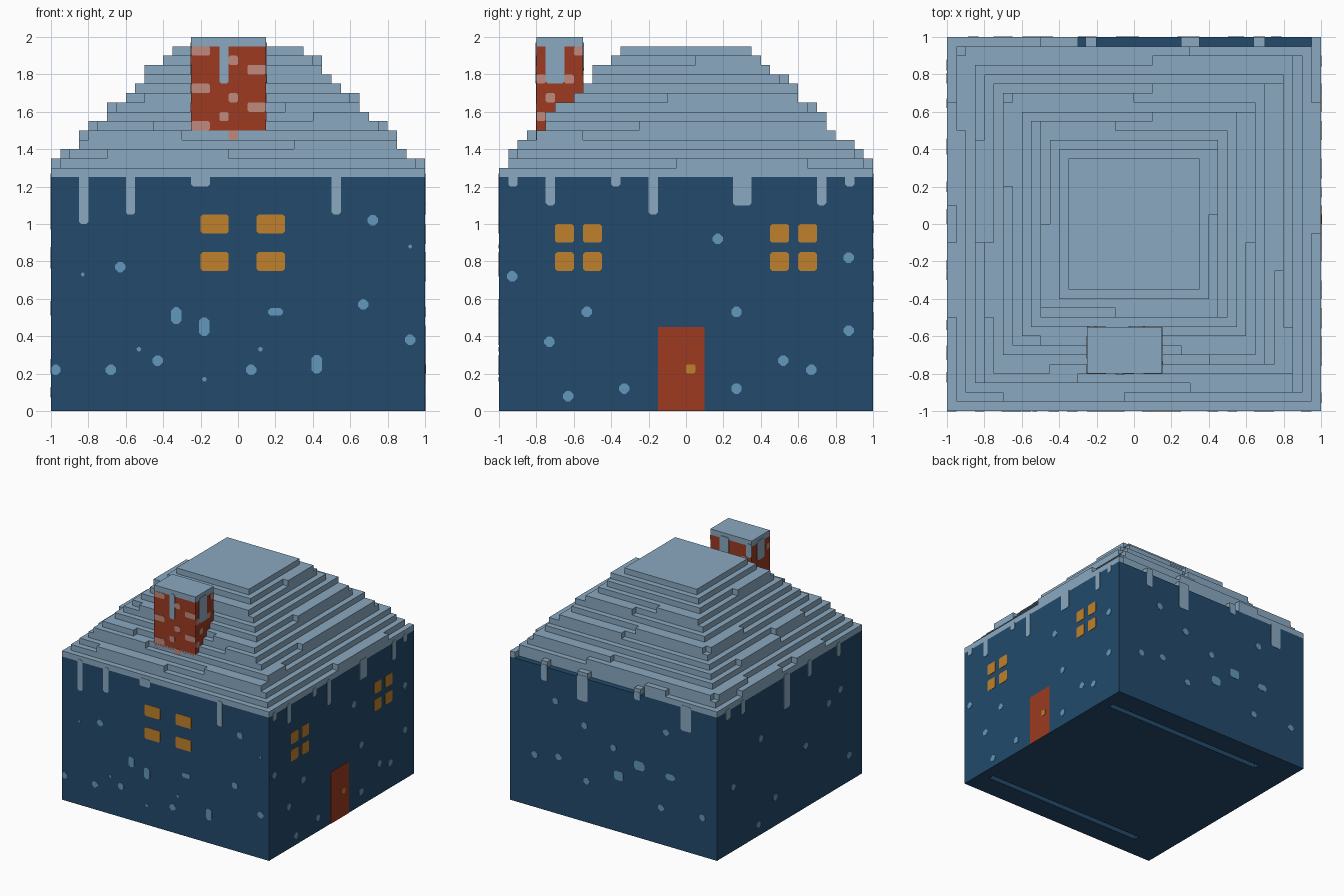
import bpy, bmesh
from mathutils import Vector

cube = bpy.data.objects.get("Cube")
if cube:
    bpy.data.objects.remove(cube, do_unlink=True)


def material(name, hexcode):
    rgb = [int(hexcode[i:i + 2], 16) / 255 for i in (0, 2, 4)]
    col = [c / 12.92 if c <= 0.04045 else ((c + 0.055) / 1.055) ** 2.4 for c in rgb] + [1]
    m = bpy.data.materials.new(name)
    m.use_nodes = True
    m.diffuse_color = col
    m.node_tree.nodes["Principled BSDF"].inputs["Base Color"].default_value = col
    return m


NAVY = material("navy wall", "224A6B")
SNOW = material("snow", "8AA9C0")
SPOT = material("snowflake blue", "6297BC")
AMBER = material("amber glass", "C0812C")
RED = material("brick red", "9C3A20")
PINK = material("pale brick", "C08A7C")


def finish(name, bm, mat):
    bmesh.ops.recalc_face_normals(bm, faces=bm.faces)
    mesh = bpy.data.meshes.new(name)
    bm.to_mesh(mesh)
    bm.free()
    mesh.materials.append(mat)
    obj = bpy.data.objects.new(name, mesh)
    bpy.context.collection.objects.link(obj)


def add_box(bm, x0, x1, y0, y1, z0, z1):
    vs = bmesh.ops.create_cube(bm, size=1)["verts"]
    for v in vs:
        v.co = Vector(((x0 + x1) / 2 + v.co.x * (x1 - x0),
                       (y0 + y1) / 2 + v.co.y * (y1 - y0),
                       (z0 + z1) / 2 + v.co.z * (z1 - z0)))


def boxes(name, items, mat):
    bm = bmesh.new()
    for b in items:
        add_box(bm, *b)
    finish(name, bm, mat)


HOUSE = {"front": -1, "back": 1, "left": 1, "right": -1}
# Wall planes: the model's left side is +x
HOUSE_PLANES = {"front": ("y", -1, -1), "back": ("y", 1, 1),
                "left": ("x", 1, 1), "right": ("x", -1, -1)}
STACK_PLANES = {"front": ("y", -0.8, -1), "back": ("y", -0.55, 1),
                "left": ("x", 0.15, 1), "right": ("x", -0.25, -1)}


def plates(name, plane, rects, mat, chamfer=0.01, thick=0.003):
    """Thin plates with clipped corners; rects are (u0, u1, z0, z1)."""
    axis, pos, sign = plane
    bm = bmesh.new()
    for u0, u1, z0, z1 in rects:
        c = min(chamfer, (u1 - u0) / 3, (z1 - z0) / 3)
        outline = [(u0 + c, z0), (u1 - c, z0), (u1, z0 + c), (u1, z1 - c),
                   (u1 - c, z1), (u0 + c, z1), (u0, z1 - c), (u0, z0 + c)]
        rings = []
        for d in (pos - sign * 0.002, pos + sign * thick):
            rings.append([bm.verts.new((u, d, z) if axis == "y" else (d, u, z))
                          for u, z in outline])
        bm.faces.new(rings[0])
        bm.faces.new(rings[1])
        for i in range(8):
            j = (i + 1) % 8
            bm.faces.new((rings[0][i], rings[0][j], rings[1][j], rings[1][i]))
    finish(name, bm, mat)


# Walls, with two grooves in the underside
walls = [(-1, 1, -1, 1, 0.05, 1.25), (-1, 1, -0.75, 0.75, 0, 0.05)]
for a, b in ((-1, -0.8), (0.8, 1)):
    walls.append((-1, 1, a, b, 0, 0.05))
for a, b in ((-0.8, -0.75), (0.75, 0.8)):
    walls += [(-1, -0.68, a, b, 0, 0.05), (0.9, 1, a, b, 0, 0.05)]
boxes("walls", walls, NAVY)

# Stepped snow roof; the bottom step is open along part of the back edge
S = 0.05
steps = [(-1, 1, -1, 0.95, 1.25, 1.3), (-1, -0.3, 0.95, 1, 1.25, 1.3),
         (0.95, 1, 0.95, 1, 1.25, 1.3)]
steps += [(a, b, 0.95, 1, 1.25, 1.3) for a, b in ((-0.26, -0.2), (0.25, 0.35), (0.64, 0.7))]
for k in range(1, 14):
    h = 1 - S * k
    steps.append((-h, h, -h, h, 1.25 + S * k - S / 2, 1.3 + S * k))
# Uneven snow ledges: (step, from, to) along each side
ledges = {
    "front": [(2, -.7, -.05), (3, .3, .85), (4, -.8, -.3), (5, -.75, -.45), (6, .4, .7),
              (7, .25, .65), (8, -.5, -.25), (11, -.1, .45)],
    "left": [(1, -.05, .65), (4, -.8, -.55), (5, -.25, .75), (8, -.1, .6), (12, .05, .4)],
    "right": [(1, .1, .65), (1, -.5, -.1), (2, .5, .9), (4, -.1, .45), (5, -.5, -.1),
              (7, .2, .65), (11, -.45, 0)],
    "back": [(1, -.5, -.3), (2, -.9, .3), (3, .1, .85), (6, .1, .7), (7, -.65, 0),
             (9, .1, .55), (10, -.5, -.1)],
}
for side, rows in ledges.items():
    axis, _, sign = HOUSE_PLANES[side]
    for k, a, b in rows:
        h = 1 - S * k
        lo, hi = sorted((sign * (h - S), sign * (h + S)))
        z = 1.25 + S * k
        steps.append((a, b, lo, hi, z, z + S) if axis == "y" else (lo, hi, a, b, z, z + S))
boxes("snow_roof", steps, SNOW)

# Icicles: (from, to, lower end)
icicles = {
    "front": [(-.85, -.8, 1), (-.6, -.55, 1.05), (-.25, -.15, 1.2), (.5, .55, 1.05)],
    "left": [(-.95, -.9, 1.2), (-.75, -.7, 1.1), (-.4, -.35, 1.2), (-.2, -.15, 1.05),
             (.25, .35, 1.1), (.7, .75, 1.1), (.85, .9, 1.2)],
    "back": [(-.75, -.65, 1.05), (-.26, -.2, 1.2), (.25, .35, 1.05), (.64, .7, 1.13)],
    "right": [(.82, .88, 1.18), (.62, .67, 1.15), (0, .08, .97), (-.3, -.25, 1.13),
              (-.7, -.65, 1.15)],
}
for side, rows in icicles.items():
    plates(side + "_icicles", HOUSE_PLANES[side],
           [(a, b, z, 1.27) for a, b, z in rows], SNOW, 0.012)

# Windows and door
plates("front_windows", HOUSE_PLANES["front"],
       [(u, u + .15, z, z + .1) for u in (-.2, .1) for z in (.75, .95)], AMBER)
plates("side_windows", HOUSE_PLANES["left"],
       [(u, u + .1, z, z + .1) for u in (-.7, -.55, .45, .6) for z in (.75, .9)], AMBER)
plates("door", HOUSE_PLANES["left"], [(-.15, .1, 0, .45)], RED, 0.002)
plates("door_knob", HOUSE_PLANES["left"], [(0, .05, .2, .25)], AMBER, 0.008, 0.006)

# Snowflakes: (position, height, half width, half height)
R = 0.028
flakes = {
    "front": [(.72, 1.02, R, R), (.92, .88, .01, .01), (-.83, .73, .01, .01), (-.63, .77, R, R),
              (.67, .57, R, R), (-.33, .51, R, .045), (-.18, .45, R, .05), (.2, .53, .04, .02),
              (-.53, .33, .012, .012), (-.43, .27, R, R), (-.68, .22, R, R),
              (-.975, .22, .025, R), (-.18, .17, .012, .012), (.07, .22, R, R),
              (.12, .33, .012, .012), (.42, .25, R, .05), (.92, .38, R, R)],
    "left": [(u, z, R, R) for u, z in
             ((.17, .92), (.87, .82), (-.93, .72), (-.53, .53), (.27, .53), (-.73, .37),
              (.87, .43), (.52, .27), (.67, .22), (-.33, .12), (.27, .12), (-.63, .08))],
    "back": [(.53, .5, R, R), (.28, .84, R, R), (-.05, .49, .045, .04), (-.25, .63, .05, .04),
             (-.55, .61, .045, R), (0, .72, R, R), (.26, .36, R, R), (-.46, .32, R, R),
             (.76, .46, R, R), (-.86, .34, R, R), (.56, .98, R, R), (-.51, .99, R, R)],
    "right": [(u, z, R, R) for u, z in
              ((.43, .1), (.2, .25), (.78, .56), (.4, .84), (-.22, .54), (-.82, .23),
               (-.54, .79), (-.7, .85))],
}
for side, rows in flakes.items():
    plates(side + "_snowflakes", HOUSE_PLANES[side],
           [(u - w, u + w, z - h, z + h) for u, z, w, h in rows], SPOT, 0.018)

# Chimney with snow cap
boxes("chimney", [(-.25, .15, -.8, -.55, 1.42, 1.95)], RED)
boxes("chimney_snow_cap", [(-.25, .15, -.8, -.55, 1.95, 2)], SNOW)

# Pale bricks: (from, to, lower edge)
bricks = {
    "front": [(-.25, -.15, 1.9), (-.05, 0, 1.85), (.05, .15, 1.8), (-.25, -.15, 1.7),
              (-.05, 0, 1.65), (.05, .15, 1.6), (-.1, -.05, 1.55), (-.25, -.15, 1.5),
              (-.05, 0, 1.45)],
    "left": [(-.6, -.55, 1.9), (-.8, -.75, 1.75), (-.65, -.6, 1.75), (-.75, -.7, 1.65),
             (-.8, -.75, 1.55)],
    "back": [(.05, .15, 1.75), (-.2, -.15, 1.8)],
    "right": [(-.8, -.75, 1.85), (-.65, -.6, 1.7), (-.8, -.75, 1.6)],
}
for side, rows in bricks.items():
    plates(side + "_pale_bricks", STACK_PLANES[side],
           [(a, b, z, z + S) for a, b, z in rows], PINK, 0.008)

# Snow drips on the chimney
drips = {"front": [(-.1, -.05, 1.75)], "left": [(-.75, -.65, 1.75)],
         "back": [(-.03, .06, 1.82), (-.25, -.2, 1.85)], "right": [(-.72, -.62, 1.8)]}
for side, rows in drips.items():
    plates(side + "_chimney_drips", STACK_PLANES[side],
           [(a, b, z, 1.97) for a, b, z in rows], SNOW, 0.012, 0.005)
